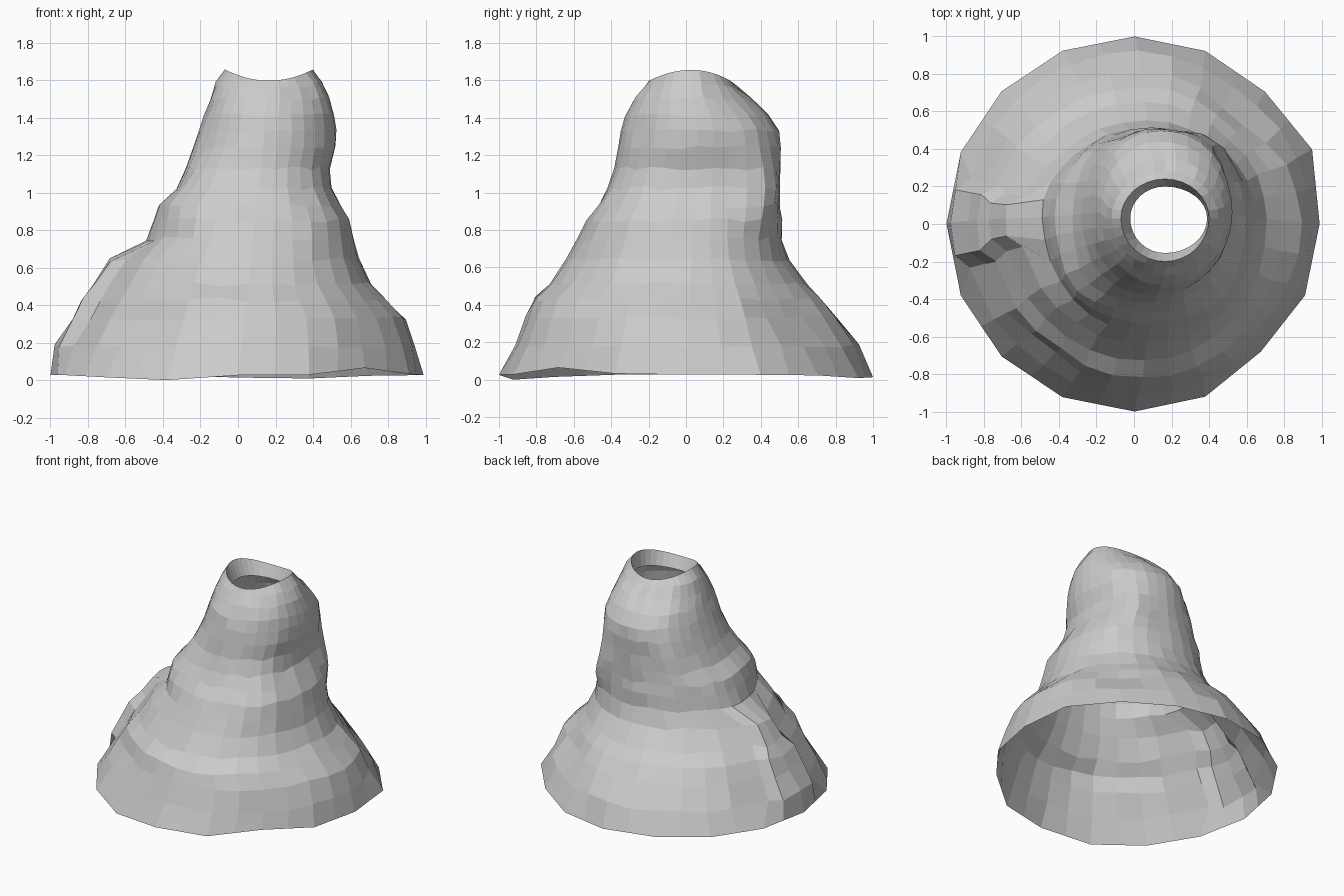
import bpy, bmesh, random
from math import cos, sin, pi, radians, exp

random.seed(4)
N = 32  # columns around the cone

# height, then silhouette limits: left x, right x, front y, back y
LEVELS = [
    (0.03, -1.00, 0.99, -1.00, 1.00),
    (0.19, -0.90, 0.95, -0.92, 0.92),
    (0.34, -0.82, 0.89, -0.86, 0.81),
    (0.44, -0.76, 0.79, -0.82, 0.73),
    (0.52, -0.70, 0.71, -0.73, 0.65),
    (0.65, -0.61, 0.645, -0.64, 0.55),
    (0.76, -0.49, 0.62, -0.58, 0.515),
    (0.86, -0.45, 0.595, -0.53, 0.51),
    (0.94, -0.42, 0.55, -0.47, 0.50),
    (1.03, -0.33, 0.50, -0.42, 0.50),
    (1.14, -0.28, 0.49, -0.38, 0.50),
    (1.25, -0.24, 0.52, -0.365, 0.51),
    (1.34, -0.21, 0.525, -0.345, 0.50),
    (1.42, -0.18, 0.515, -0.325, 0.44),
    (1.51, -0.15, 0.485, -0.275, 0.35),
    (1.58, -0.12, 0.45, -0.23, 0.28),
    (1.635, -0.07, 0.40, -0.20, 0.24),
]
LIP = (1.53, -0.02, 0.39, -0.155, 0.20)

# broad swellings and hollows: angle, angular width, height, height spread, amount
SWELLS = [
    (48, 0.35, 1.03, 0.20, 0.19),
    (48, 0.35, 0.34, 0.17, -0.09),
    (225, 0.35, 1.00, 0.15, 0.13),
    (-45, 0.35, 0.90, 0.25, 0.08),
    (135, 0.30, 0.60, 0.12, -0.06),
    (135, 0.30, 1.12, 0.15, 0.08),
    (21, 0.15, 0.03, 0.08, 0.04),
    (-45, 0.25, 0.08, 0.15, -0.04),
    (232, 0.20, 0.32, 0.14, -0.04),
]


def bump(a, centre, width):
    d = (a - centre + pi) % (2 * pi) - pi
    return exp(-(d / width) ** 2)


def ring(bm, level, kind):
    z, x0, x1, y0, y1 = level
    t = min(z / 1.3, 1)
    cx, cy = 0.14 * t, 0.06 * t  # the vent leans off centre
    if z > 1.5:
        cx, cy = 0.165, 0.03
    pts = []
    for i in range(N):
        a = 2 * pi * i / N
        # raised flow on the left: pinch neighbouring columns to form its walls
        off = i - N // 2
        flow = kind == 'wall' and 0.1 < z < 0.7
        if flow and abs(off) == 2:
            a = pi + radians(15 if z < 0.5 else 13) * (1 if off > 0 else -1)
        if flow and abs(off) == 1:
            a = pi + radians(11 if z < 0.5 else 8) * (1 if off > 0 else -1)
        c, s = cos(a), sin(a)
        x = cx + c * (x1 - cx if c > 0 else cx - x0)
        y = cy + s * (y1 - cy if s > 0 else cy - y0)
        zz = z
        k = 1.0
        if kind == 'wall':
            for ang, wid, h, spread, amount in SWELLS:
                k += amount * bump(a, radians(ang), wid) * exp(-((z - h) / spread) ** 2)
            if 0.1 < z < 1.6:  # slight unevenness of the rock
                k += random.uniform(-0.009, 0.009)
                zz += random.uniform(-0.012, 0.012)
            if flow and abs(off) <= 1:
                x -= 0.07
            if z < 0.1:
                zz = 0.035 + 0.04 * bump(a, radians(-42), 0.25) \
                    - 0.035 * bump(a, radians(240), 0.25) \
                    - 0.02 * bump(a, radians(75), 0.4)
        if kind == 'lip' or z > 1.55:
            zz += 0.03 * cos(2 * a) * (1 if z > 1.6 else 0.4)
        pts.append([cx + (x - cx) * k, cy + (y - cy) * k, zz])
    if z < 0.1:  # the foot is a 16-sided outline
        for i in range(1, N, 2):
            p, q = pts[i - 1], pts[(i + 1) % N]
            pts[i] = [(u + v) / 2 for u, v in zip(p, q)]
    return [bm.verts.new(p) for p in pts]


# open shell: outer slope, then the inward crater lip
bm = bmesh.new()
rings = [ring(bm, l, 'wall') for l in LEVELS] + [ring(bm, LIP, 'lip')]
for lo, hi in zip(rings, rings[1:]):
    for i in range(N):
        j = (i + 1) % N
        bm.faces.new((lo[i], lo[j], hi[j], hi[i]))
low = min(v.co.z for v in bm.verts)
for v in bm.verts:
    v.co.z -= low
mesh = bpy.data.meshes.new("volcano_cone")
bm.to_mesh(mesh)
bm.free()
cone = bpy.data.objects.new("volcano_cone", mesh)
bpy.context.collection.objects.link(cone)
